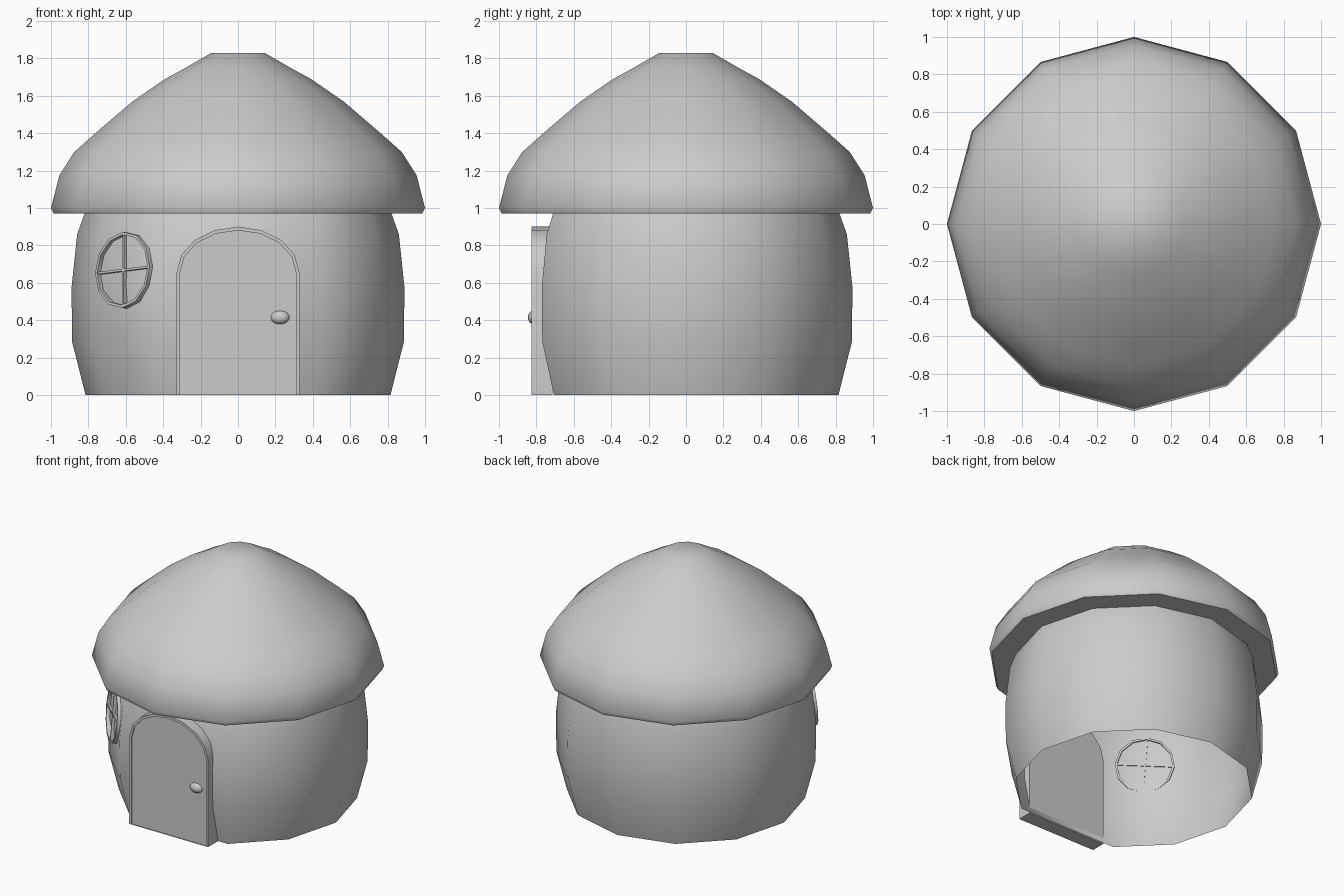
import bpy, bmesh
from math import pi, cos, sin, radians
from mathutils import Vector, Matrix

if "Cube" in bpy.data.objects:
    bpy.data.objects.remove(bpy.data.objects["Cube"])


def finish(bm, name, angle):
    bmesh.ops.recalc_face_normals(bm, faces=bm.faces)
    mesh = bpy.data.meshes.new(name)
    bm.to_mesh(mesh)
    bm.free()
    ob = bpy.data.objects.new(name, mesh)
    bpy.context.collection.objects.link(ob)
    bpy.ops.object.select_all(action='DESELECT')
    ob.select_set(True)
    bpy.context.view_layer.objects.active = ob
    bpy.ops.object.shade_smooth_by_angle(angle=radians(angle))
    return ob


def loft(name, rings, caps=(), closed=False, angle=50):
    """Join equal-length rings of points; caps lists ring indices to fill."""
    bm = bmesh.new()
    vs = [[bm.verts.new(p) for p in ring] for ring in rings]
    pairs = list(zip(vs, vs[1:])) + ([(vs[-1], vs[0])] if closed else [])
    n = len(rings[0])
    for a, b in pairs:
        for i in range(n):
            j = (i + 1) % n
            bm.faces.new((a[i], a[j], b[j], b[i]))
    for c in caps:
        bm.faces.new(vs[c])
    return finish(bm, name, angle)


def ring(r, z, angles):
    return [(r * cos(radians(a)), r * sin(radians(a)), z) for a in angles]


def box(name, size, matrix):
    bm = bmesh.new()
    bmesh.ops.create_cube(bm, size=1, matrix=matrix @ Matrix.Diagonal((*size, 1)))
    return finish(bm, name, 30)


# Domed roof with overhanging eave
roof_profile = [(.985, .97), (1, 1), (.955, 1.175), (.875, 1.3), (.757, 1.405),
                (.564, 1.57), (.39, 1.69), (.28, 1.75), (.145, 1.828)]
loft("roof", [ring(r, z, range(0, 360, 30)) for r, z in roof_profile], caps=(0, -1))

# Barrel wall, open below, flat across the front where the door sits
wall_angles = [a for a in range(0, 360, 30) if a != 270]
wall_profile = [(.815, 0), (.887, .285), (.89, .575), (.86, .86), (.82, .972)]
loft("wall", [ring(r, z, wall_angles) for r, z in wall_profile])


# Arched door and its thin frame
def arch(half, top, y):
    spring = .655
    pts = [(half, y, 0)]
    pts += [(half * cos(pi * i / 8), y, spring + (top - spring) * sin(pi * i / 8)) for i in range(9)]
    return pts + [(-half, y, 0)]


front, back = -.825, -.715
loft("door_frame", [arch(.328, .9, back), arch(.328, .9, front),
                    arch(.31, .88, front), arch(.31, .88, back)], closed=True, angle=40)
loft("door", [arch(.31, .88, back), arch(.31, .88, front + .01)], caps=(0, 1), angle=40)

# Oval door knob
bm = bmesh.new()
bmesh.ops.create_uvsphere(bm, u_segments=16, v_segments=10, radius=1,
                          matrix=Matrix.Translation((.225, -.815, .415)) @ Matrix.Diagonal((.05, .03, .036, 1)))
finish(bm, "door_knob", 60)

# Round window leaning with the wall panel to the left of the door
n = Vector((-.7, -.7, .1)).normalized()
h = Vector((.7, -.7, .087))
h = (h - n * h.dot(n)).normalized()
v = n.cross(h)
place = Matrix.Translation((-.603, -.603, .667)) @ Matrix((h, v, n)).transposed().to_4x4()
section = [(.205, -.014), (.205, .022), (.19, .022), (.19, -.014)]
loft("window_frame", [[place @ Vector(p) for p in ring(r, z, range(0, 360, 30))]
                      for r, z in section], closed=True, angle=40)
for name, size in (("window_bar_horizontal", (.39, .012, .026)),
                   ("window_bar_vertical", (.012, .39, .026))):
    box(name, size, place @ Matrix.Translation((0, 0, .004)))
